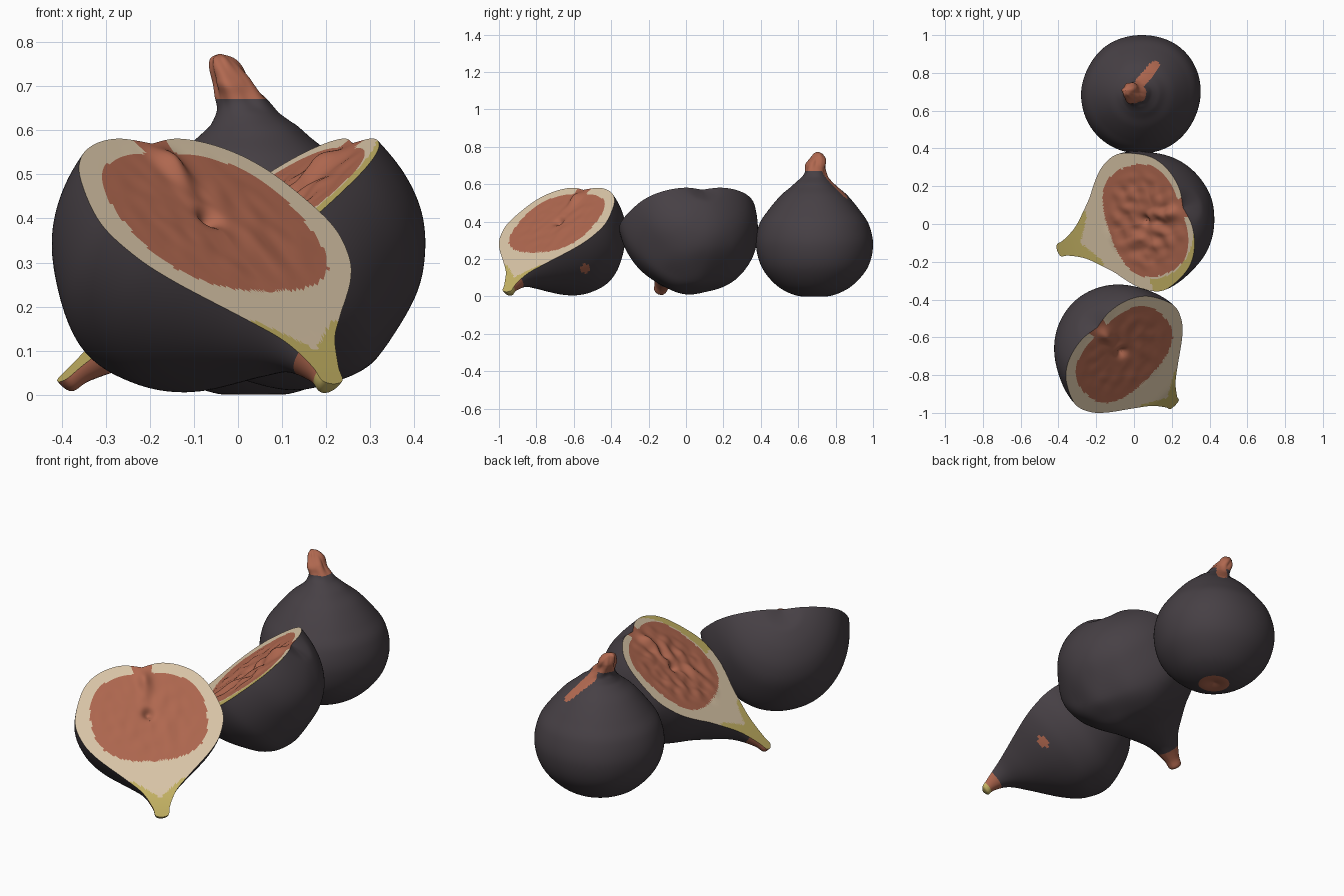
import bpy, bmesh, math
from mathutils import Vector, noise

cube = bpy.data.objects.get("Cube")
if cube:
    bpy.data.objects.remove(cube)


def material(name, rgb):
    m = bpy.data.materials.new(name)
    m.use_nodes = True
    m.diffuse_color = (*rgb, 1)
    m.node_tree.nodes["Principled BSDF"].inputs["Base Color"].default_value = (*rgb, 1)
    return m


MATS = [material("dark skin", (0.062, 0.051, 0.059)),
        material("red flesh", (0.44, 0.14, 0.08)),
        material("cream rind", (0.72, 0.58, 0.40)),
        material("yellow green rind", (0.57, 0.46, 0.13))]
SKIN, FLESH, CREAM, OLIVE = range(4)


def spline(points, steps):
    """Smooth (Catmull-Rom) samples through profile points of (height, radius)."""
    p = [Vector(q) for q in points]
    p = [p[0]] + p + [p[-1]]
    out = []
    for i in range(1, len(p) - 2):
        a, b, c, d = p[i - 1:i + 3]
        for k in range(steps):
            u = k / steps
            v = (2 * b + (c - a) * u + (2 * a - 5 * b + 4 * c - d) * u ** 2
                 + (3 * b - a - 3 * c + d) * u ** 3) / 2
            out.append((v.x, max(v.y, 0)))
    return out + [(p[-1].x, p[-1].y)]


def grid(bm, rows, rule, closed=False):
    """Skin a list of point rows with quads; rule picks each face's colour."""
    vs = [[bm.verts.new(p) for p in r] for r in rows]
    n = len(rows[0])
    for r0, r1 in zip(vs, vs[1:]):
        for j in range(n if closed else n - 1):
            k = (j + 1) % n
            f = bm.faces.new((r0[j], r0[k], r1[k], r1[j]))
            f.material_index = rule(f.calc_center_median())


def finish(name, bm):
    bmesh.ops.remove_doubles(bm, verts=bm.verts, dist=0.0003)
    bmesh.ops.recalc_face_normals(bm, faces=bm.faces)
    me = bpy.data.meshes.new(name)
    bm.to_mesh(me)
    bm.free()
    for m in MATS:
        me.materials.append(m)
    ob = bpy.data.objects.new(name, me)
    bpy.context.collection.objects.link(ob)
    bpy.ops.object.select_all(action='DESELECT')
    ob.select_set(True)
    bpy.context.view_layer.objects.active = ob
    bpy.ops.object.shade_smooth_by_angle(angle=math.radians(40))


# Whole fig: a teardrop revolved round a slightly bent centre line
WHOLE = [(0.012, 0), (0.002, 0.08), (0.05, 0.19), (0.15, 0.28), (0.27, 0.313),
         (0.38, 0.295), (0.46, 0.245), (0.54, 0.178), (0.59, 0.12), (0.64, 0.07),
         (0.68, 0.053), (0.72, 0.045), (0.745, 0.036), (0.765, 0.022), (0.774, 0)]


def whole_fig():
    def rule(c):
        if c.z > 0.67 or (c.z < 0.03 and math.hypot(c.x - 0.035, c.y - 0.685) < 0.08):
            return FLESH
        # bare streak on the shoulder
        start, end = Vector((0.035, 0.75)), Vector((0.108, 0.835))
        d = end - start
        u = min(1, max(0, (c.xy - start).dot(d) / d.length_squared))
        near = (c.xy - start - d * u).length < 0.028
        return FLESH if near and c.z > 0.4 else SKIN

    rows = []
    for z, r in spline(WHOLE, 9):
        lean = max(0, z - 0.61) / 0.16
        knob = 0.5 * min(1, max(0, z - 0.64) / 0.06)
        row = []
        for j in range(96):
            w = 2 * math.pi * j / 96
            d = Vector((math.cos(w), math.sin(w), 0))
            bump = 1 + 0.02 * noise.noise(d * 1.5 + Vector((0, 0, z * 3)))
            bump += 0.04 * max(0, math.cos(w - 0.6)) ** 4
            bump += knob * noise.noise(d * 1.3 + Vector((0, 0, z * 14)))
            row.append(Vector((0.035 - 0.075 * lean, 0.685 + 0.02 * lean, z)) + d * r * bump)
        rows.append(row)
    bm = bmesh.new()
    grid(bm, rows, rule, closed=True)
    finish("whole_fig", bm)


# Half fig: the outline along the core axis, from the notched base to the stem
HALF = [(-0.249, 0), (-0.266, 0.09), (-0.248, 0.18), (-0.2, 0.26), (-0.12, 0.318),
        (0.02, 0.362), (0.13, 0.339), (0.22, 0.28), (0.34, 0.16), (0.42, 0.085),
        (0.5, 0.043), (0.54, 0.033), (0.55, 0)]


def half_fig(name, centre, heading, tilt, size, droop, rough, flesh, skin_rule, cut_rule):
    """size = (base length, neck length, width, depth) factors; rules colour by (t, s)."""
    C = Vector(centre)
    h = Vector((math.cos(heading), math.sin(heading), 0))
    up = Vector((0, 0, 1))
    axis = h * math.cos(tilt) - up * math.sin(tilt)
    normal = h * math.sin(tilt) + up * math.cos(tilt)
    side = normal.cross(axis)
    base, neck, wide, deep = size
    prof = [(base * min(0, t) + min(0.3, max(0, t)) + neck * max(0, t - 0.3),
             r * (wide if t < 0.3 else 1 + (wide - 1) * (0.55 - t) / 0.25))
            for t, r in spline(HALF, 8)]

    def place(t, s, lift):
        sag = droop * (max(0, t - 0.4) / 0.15) ** 2
        p = C + axis * t + side * s + normal * (lift - sag)
        p.z = max(p.z, 0.002)
        return p

    def on_cut(c):
        t, s = (c - C).dot(axis), (c - C).dot(side)
        inside = abs((t - flesh[0]) / flesh[1]) ** 2.6 + abs(s / flesh[2]) ** 2.6 < 1
        if inside or (abs(s) < 0.05 and t < -0.1):
            return FLESH
        return OLIVE if t > 0.455 - 0.8 * abs(s) and t > 0.36 or cut_rule(t, s) else CREAM

    bm = bmesh.new()
    # rounded skin below the cut, swelling a little past the base
    rows = []
    for t, r in prof:
        row = []
        for j in range(65):
            w = math.pi * j / 64
            bump = 1 + rough * math.sin(w) * noise.noise(Vector((t * 7, w * 2, 3)))
            swell = 0.024 * math.sin(w) * min(1, max(0, -t) / 0.25) * min(1, r / 0.1)
            row.append(place(t - swell, r * math.cos(w), -deep * r * bump * math.sin(w)))
        rows.append(row)
    grid(bm, rows, lambda c: skin_rule(c, (c - C).dot(axis)))

    # cut face in rings that shrink to the core, with a pit, a ridge and wrinkles
    outline = prof + [(t, -r) for t, r in reversed(prof[1:-1])]
    rings = []
    for k in range(41):
        f = 1 - k / 40
        ring = []
        for t0, s0 in outline:
            t, s = t0 * f, s0 * f
            d = math.hypot(t, s)
            lift = -0.03 * math.exp(-(d / 0.025) ** 2)
            lift += 0.03 * math.exp(-(s / 0.03) ** 2 - ((t + 0.18) / 0.06) ** 2)
            if d < 0.28:
                lift += rough * 0.5 * noise.noise(Vector((t * 14, s * 18, 1))) * (1 - (d / 0.28) ** 2)
            ring.append(place(t, s, lift * (1 - f ** 6)))
        rings.append(ring)
    grid(bm, rings, on_cut, closed=True)
    finish(name, bm)


def front_skin(c, t):
    # pale tip, bare neck and one bare spot on the flank
    if t > 0.52:
        return OLIVE
    spot = math.hypot(c.y + 0.54, c.z - 0.15) < 0.024 and c.x > -0.05
    return FLESH if t > 0.46 or spot else SKIN


def middle_skin(c, t):
    return FLESH if t > 0.51 else SKIN


def middle_rim(t, s):
    # yellowed rim on one side of the base
    return s > 0.15 and t < 0.1 and math.hypot(t, s) > 0.312


whole_fig()
half_fig("front_half_fig", (-0.063, -0.68, 0.405), math.radians(-45), math.radians(41.5),
         (1, 1, 1.02, 1.17), 0.022, 0.012, (0.02, 0.235, 0.29), front_skin, lambda t, s: False)
half_fig("middle_half_fig", (0.06, 0.018, 0.412), math.radians(199), math.radians(37),
         (1.06, 1.3, 1.05, 1.1), 0.004, 0.045, (0, 0.25, 0.3), middle_skin, middle_rim)
